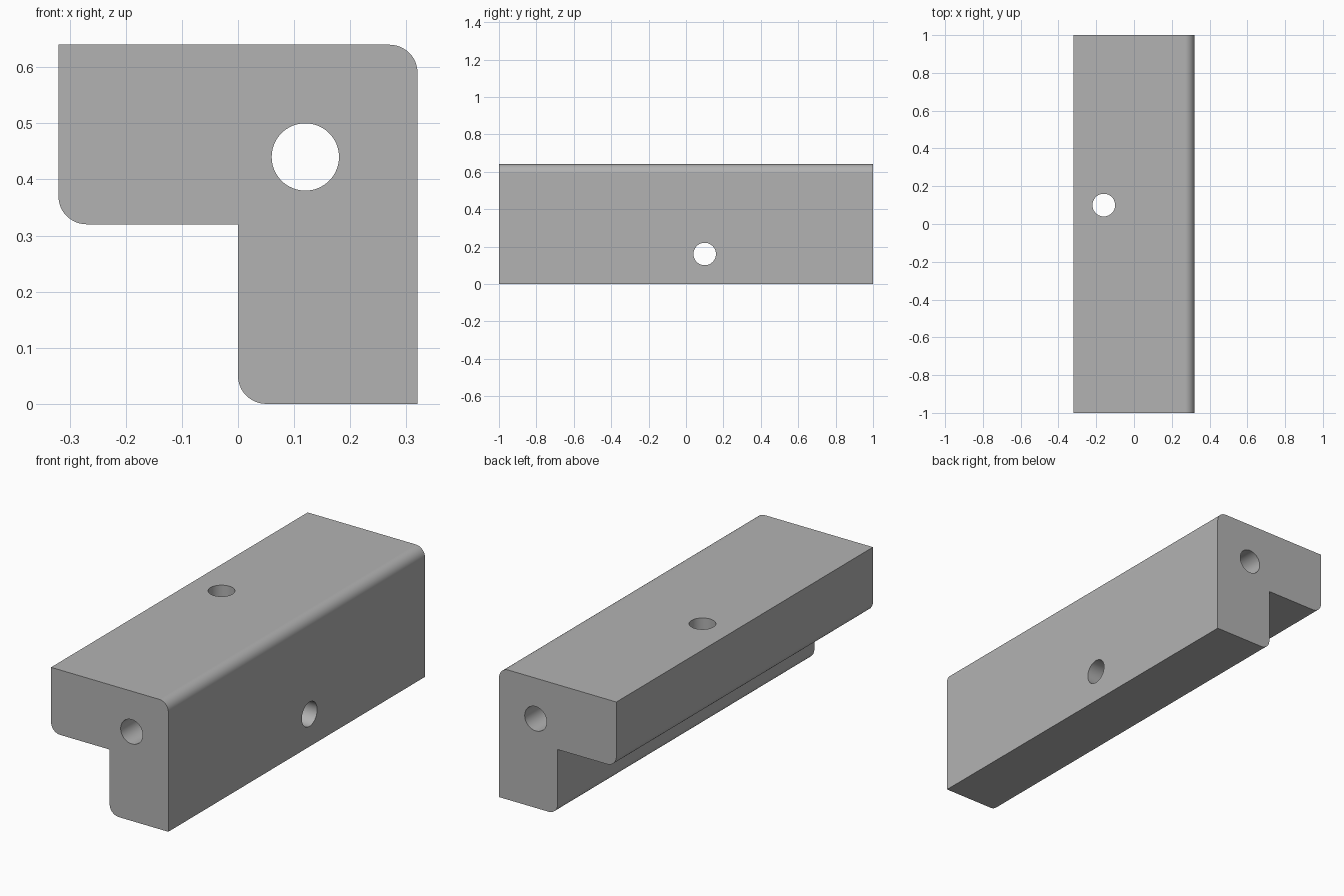
import bpy
import bmesh
import math
from mathutils import Vector

cube = bpy.data.objects.get("Cube")
if cube:
    bpy.data.objects.remove(cube, do_unlink=True)

HALF = 0.32       # half width, also the leg thickness
TOP = 2 * HALF
ROUND = 0.05      # corner radius
HOLE = 0.06       # hole radius

grey = bpy.data.materials.new("plain grey")
grey.use_nodes = True
colour = (0.45, 0.45, 0.45, 1)
grey.diffuse_color = colour
grey.node_tree.nodes["Principled BSDF"].inputs["Base Color"].default_value = colour


def arc(x, z, start, steps=12):
    """Quarter circle, anticlockwise from the start angle in degrees."""
    angles = [math.radians(start + 90 * i / steps) for i in range(steps + 1)]
    return [(x + ROUND * math.cos(a), z + ROUND * math.sin(a)) for a in angles]


# L-shaped cross-section with three rounded corners
profile = [(HALF, 0)]
profile += arc(HALF - ROUND, TOP - ROUND, 0)
profile += [(-HALF, TOP)]
profile += arc(-HALF + ROUND, HALF + ROUND, 180)
profile += [(0, HALF)]
profile += arc(ROUND, ROUND, 180)

# Extruded bar
bm = bmesh.new()
face = bm.faces.new([bm.verts.new((x, -1, z)) for x, z in profile])
extruded = bmesh.ops.extrude_face_region(bm, geom=[face])
verts = [v for v in extruded["geom"] if isinstance(v, bmesh.types.BMVert)]
bmesh.ops.translate(bm, verts=verts, vec=(0, 2, 0))
bmesh.ops.recalc_face_normals(bm, faces=bm.faces)
mesh = bpy.data.meshes.new("angle_bar")
bm.to_mesh(mesh)
bm.free()
mesh.materials.append(grey)
bar = bpy.data.objects.new("angle_bar", mesh)
bpy.context.collection.objects.link(bar)


def drill(centre, direction, length):
    """Cut a round hole through the bar."""
    bpy.ops.mesh.primitive_cylinder_add(vertices=64, radius=HOLE, depth=length, location=centre)
    cutter = bpy.context.object
    cutter.rotation_euler = Vector(direction).to_track_quat("Z", "Y").to_euler()
    cutter.hide_render = True
    cutter.data.materials.append(grey)
    cut = bar.modifiers.new("hole", "BOOLEAN")
    cut.object = cutter
    cut.solver = "EXACT"
    bpy.ops.object.select_all(action="DESELECT")
    bar.select_set(True)
    bpy.context.view_layer.objects.active = bar
    bpy.ops.object.modifier_apply(modifier=cut.name)
    bpy.data.objects.remove(cutter, do_unlink=True)


# Lengthwise, vertical and sideways holes
drill((0.12, 0, 0.44), (0, 1, 0), 2.2)
drill((-0.16, 0.1, 0.48), (0, 0, 1), 0.5)
drill((0.16, 0.1, 0.16), (1, 0, 0), 0.5)

# Smooth curves, crisp flats
bpy.ops.object.shade_smooth_by_angle(angle=math.radians(30))
weighted = bar.modifiers.new("flat_faces", "WEIGHTED_NORMAL")
weighted.keep_sharp = True
